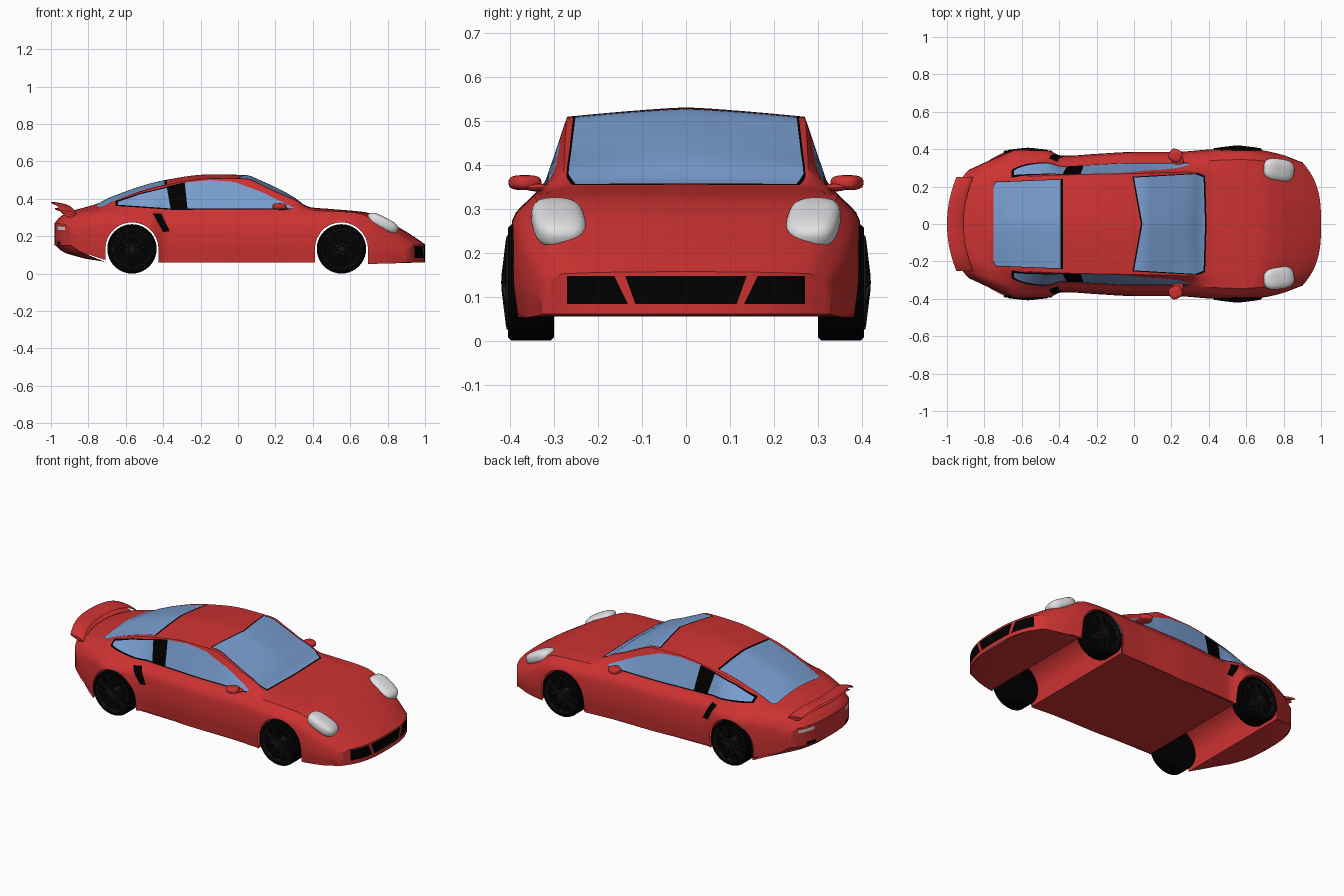
import bpy, bmesh, math
from mathutils import Matrix, Vector

if "Cube" in bpy.data.objects:
    bpy.data.objects.remove(bpy.data.objects["Cube"])


def material(name, r, g, b):
    m = bpy.data.materials.new(name)
    m.diffuse_color = (r, g, b, 1)
    m.use_nodes = True
    m.node_tree.nodes["Principled BSDF"].inputs["Base Color"].default_value = m.diffuse_color
    return m


RED = material("red_paint", 0.62, 0.032, 0.032)
GLASS = material("blue_glass", 0.19, 0.34, 0.63)
BLACK = material("black", 0.0, 0.0, 0.0)
WHITE = material("lamp_white", 0.75, 0.75, 0.77)
GREY = material("dark_rim", 0.010, 0.010, 0.011)


def curve(keys, x):
    """Monotone cubic through (x, value) keys."""
    n = len(keys)
    if x <= keys[0][0]:
        return keys[0][1]
    if x >= keys[-1][0]:
        return keys[-1][1]
    slope = [(keys[i + 1][1] - keys[i][1]) / (keys[i + 1][0] - keys[i][0]) for i in range(n - 1)]

    def tangent(i):
        if i in (0, n - 1):
            return slope[min(i, n - 2)]
        a, b = slope[i - 1], slope[i]
        return 2 * a * b / (a + b) if a * b > 0 else 0.0
    i = max(k for k in range(n - 1) if keys[k][0] <= x)
    h = keys[i + 1][0] - keys[i][0]
    t = (x - keys[i][0]) / h
    return ((2*t**3 - 3*t*t + 1) * keys[i][1] + (t**3 - 2*t*t + t) * h * tangent(i)
            + (3*t*t - 2*t**3) * keys[i + 1][1] + (t**3 - t*t) * h * tangent(i + 1))


def make(name, bm, mats, mirror=True):
    me = bpy.data.meshes.new(name)
    bm.to_mesh(me)
    bm.free()
    for m in mats:
        me.materials.append(m)
    ob = bpy.data.objects.new(name, me)
    bpy.context.collection.objects.link(ob)
    if mirror:
        mod = ob.modifiers.new("mirror", 'MIRROR')
        mod.use_axis = (False, True, False)
        mod.merge_threshold = 0.0005


def loft(bm, rings, closed=False):
    rows = [[bm.verts.new(p) for p in r] for r in rings]
    for a, b in zip(rows, rows[1:]):
        n = len(a)
        for j in range(n if closed else n - 1):
            k = (j + 1) % n
            bm.faces.new((a[j], a[k], b[k], b[j]))
    return rows


def cut(bm, poly, axes, test, mat):
    """Cut a convex outline through the shell; colour the inside, or delete it if mat is None."""
    u, v = axes
    mid = [sum(p[i] for p in poly) / len(poly) for i in (0, 1)]
    lo = [min(p[i] for p in poly) for i in (0, 1)]
    hi = [max(p[i] for p in poly) for i in (0, 1)]
    planes = []
    for p, q in zip(poly, poly[1:] + poly[:1]):
        co, no = Vector((0, 0, 0)), Vector((0, 0, 0))
        co[u], co[v] = p
        no[u], no[v] = q[1] - p[1], p[0] - q[0]
        no.normalize()
        if no[u] * (mid[0] - p[0]) + no[v] * (mid[1] - p[1]) > 0:
            no.negate()
        planes.append((co, no))

    def near(f):
        return test(f) and all(min(w.co[a] for w in f.verts) <= hi[i] and
                               max(w.co[a] for w in f.verts) >= lo[i] for i, a in enumerate(axes))
    for co, no in planes:
        bm.normal_update()
        fs = [f for f in bm.faces if near(f)]
        geom = fs + list({e for f in fs for e in f.edges}) + list({w for f in fs for w in f.verts})
        bmesh.ops.bisect_plane(bm, geom=geom, dist=1e-5, plane_co=co, plane_no=no)
    bm.normal_update()
    inside = [f for f in bm.faces if near(f) and
              all((f.calc_center_median() - co).dot(no) < 0 for co, no in planes)]
    if mat is None:
        bmesh.ops.delete(bm, geom=inside, context='FACES')
    else:
        for f in inside:
            f.material_index = mat


# Body shell: feature curves along the length
WIDTH = [(-.98, .29), (-.88, .345), (-.75, .385), (-.6, .405), (-.47, .398), (-.38, .364), (-.2, .375),
         (0, .385), (.2, .385), (.43, .40), (.57, .405), (.75, .395), (.9, .37), (1, .33)]
BOTTOM = [(-.98, .15), (-.93, .11), (-.7, .06), (.4, .06), (.7, .052), (.9, .053), (1, .06)]
SHOULDER = [(-.98, .262), (-.9, .305), (-.7, .33), (-.4, .337), (.3, .34), (.45, .335), (.65, .325),
            (.78, .288), (.86, .245), (.93, .205), (1, .152)]
CENTRE = [(-.98, .27), (-.95, .305), (-.9, .33), (-.75, .375), (-.69, .405), (-.39, .50), (-.15, .53),
          (.04, .527), (.13, .494), (.22, .452), (.3, .408), (.365, .362), (.39, .354), (.5, .345),
          (.68, .328), (.78, .292), (.86, .247), (.93, .205), (1, .157)]
DROP = [(-.98, .003), (-.85, .01), (-.65, .03), (-.39, .028), (0, .02), (.2, .024), (.37, .004), (1, .002)]
EDGE = [(-.98, .2), (-.75, .24), (-.39, .262), (0, .27), (.35, .278), (.6, .26), (1, .2)]
BOW = [(-.98, 4), (-.8, 2), (-.6, 0), (.5, 0), (.8, 1.5), (1, 2.78)]


def section(x):
    w, zb, zs = curve(WIDTH, x), curve(BOTTOM, x), curve(SHOULDER, x)
    zc, yr, bow = curve(CENTRE, x), curve(EDGE, x), curve(BOW, x)
    zr, h = zc - curve(DROP, x), zs - zb
    ys = [(0, .97 * w), (1, w), (2, .975 * w), (3, .85 * w)]
    zz = [(0, zb), (1, zb + .4 * h), (2, zb + .78 * h), (3, zs)]
    pts = [(curve(ys, i / 4), curve(zz, i / 4)) for i in range(13)]
    pts += [(.85 * w + (yr - .85 * w) * t, zs + (zr - zs) * t) for t in (.33, .67, 1)]
    pts += [(yr * t, zr + (zc - zr) * (1 - t ** 1.3)) for t in (.85, .7, .5, .3, .15, 0)]
    s = -1 if x > 0 else 1
    return [(x + s * bow * y ** 3, y, z) for y, z in pts]


rings = [section(-.98 + 1.98 * i / 100) for i in range(101)]
flat = [[(x, y, r[0][2]) for x, y, z in r] for r in (rings[0], rings[-1])]
bm = bmesh.new()
loft(bm, [flat[0]] + rings + [flat[1]])
bmesh.ops.remove_doubles(bm, verts=bm.verts, dist=1e-5)

side = lambda f: f.normal.y > .4 and f.calc_center_median().y > .2
top = lambda f: f.normal.z > .3
nose = lambda f: f.calc_center_median().x > .88
tail = lambda f: f.calc_center_median().x < -.85
R, ZW, RA, AXLES = .132, .132, .142, (-.567, .553)


def arch(cx):
    return [(cx - RA * math.cos(a * math.pi / 14), ZW + RA * math.sin(a * math.pi / 14)) for a in range(15)]


# Wheel arches
for cx in AXLES:
    cut(bm, arch(cx) + [(cx + RA, -.02), (cx - RA, -.02)], (0, 2),
        lambda f: f.calc_center_median().y > .2, None)
# Side windows, black edging, pillar and vent
cut(bm, [(-.655, .362), (-.655, .388), (-.52, .431), (-.375, .466), (-.355, .341)], (0, 2), side, 2)
cut(bm, [(-.36, .341), (-.36, .348), (.30, .35), (.28, .342)], (0, 2), side, 2)
cut(bm, [(-.30, .347), (-.30, .485), (-.15, .5), (-.02, .49), (.125, .437), (.30, .352), (.29, .347)], (0, 2), side, 1)
cut(bm, [(-.642, .368), (-.642, .384), (-.52, .425), (-.375, .46), (-.36, .348)], (0, 2), side, 1)
cut(bm, [(-.382, .466), (-.36, .346), (-.27, .346), (-.285, .487)], (0, 2), side, 2)
cut(bm, [(-.455, .32), (-.41, .32), (-.365, .226), (-.4, .222)], (0, 2), side, 2)
# Windscreen and rear window with black edging
cut(bm, [(.037, 0), (-.008, .253), (.34, .272), (.38, .258), (.388, 0)], (0, 1), top, 2)
cut(bm, [(.045, 0), (0, .248), (.33, .267), (.372, .25), (.38, 0)], (0, 1), top, 1)
cut(bm, [(-.38, 0), (-.38, .24), (-.74, .226), (-.752, .2), (-.752, 0)], (0, 1), top, 2)
cut(bm, [(-.392, 0), (-.392, .237), (-.738, .223), (-.75, .2), (-.75, 0)], (0, 1), top, 1)
# Nose grilles, rear lamps and exhausts
cut(bm, [(0, .083), (.115, .083), (.138, .147), (0, .147)], (1, 2), nose, 2)
cut(bm, [(.132, .083), (.27, .083), (.27, .147), (.163, .147)], (1, 2), nose, 2)
cut(bm, [(.15, .235), (.24, .232), (.24, .248), (.15, .254)], (1, 2), tail, 3)
cut(bm, [(.14, .155), (.2, .155), (.2, .172), (.14, .172)], (1, 2), tail, 2)
make("body_shell", bm, [RED, GLASS, BLACK, WHITE])

# Floor pan with wheel tunnels
line = [(-.975, .152), (-.95, .126), (-.92, .108), (-.82, .08)]
for cx in AXLES:
    line += [(cx - RA, .063)] + arch(cx) + [(cx + RA, .063)]
line += [(.8, .055), (.9, .056), (.96, .06), (.995, .062)]
rings = []
for x, z in line:
    w = .96 * curve(WIDTH, x)
    bow = curve(BOW, x) * min(1, max(0, (abs(x) - .72) / .15)) * (-1 if x > 0 else 1)
    rings.append([(x + bow * (w * t / 8) ** 3, w * t / 8, z) for t in range(9)])
bm = bmesh.new()
loft(bm, rings)
make("floor_pan", bm, [RED])


# Headlights and door mirrors: rounded, slightly squared blobs
def blob(bm, loc, radii, pitch=0, yaw=0, p=2.0):
    vs = bmesh.ops.create_uvsphere(bm, u_segments=28, v_segments=16, radius=1)["verts"]
    m = Matrix.Translation(loc) @ Matrix.Rotation(yaw, 4, 'Z') @ Matrix.Rotation(pitch, 4, 'Y') @ Matrix.Diagonal((*radii, 1))
    for v in vs:
        v.co = m @ (v.co / sum(abs(c) ** p for c in v.co) ** (1 / p))


bm = bmesh.new()
blob(bm, (.772, .289, .268), (.09, .06, .035), math.radians(27), math.radians(-8), 3)
make("headlight", bm, [WHITE])
bm = bmesh.new()
blob(bm, (.222, .366, .359), (.036, .034, .017), 0, math.radians(-25), 3)
blob(bm, (.235, .338, .348), (.03, .03, .009))
make("door_mirror", bm, [RED])


# Rear spoiler: two curved blades
def blade(name, x0, z0, span, chord, droop):
    bm, rings = bmesh.new(), []
    for i in range(25):
        y = span * (1 - i / 12)
        x, z = x0 + .8 * y * y, z0 - droop * abs(y / span) ** 4
        ring = []
        for k in range(14):
            a = 2 * math.pi * k / 14
            dx = chord / 2 * math.cos(a)
            ring.append((x + dx, y, z + .008 * math.sin(a) - dx * .2))
        rings.append(ring)
    rows = loft(bm, rings, True)
    bm.faces.new(rows[0])
    bm.faces.new(rows[-1])
    bmesh.ops.recalc_face_normals(bm, faces=bm.faces)
    make(name, bm, [RED], False)


blade("spoiler_upper", -.955, .37, .25, .09, .045)
blade("spoiler_lower", -.945, .34, .235, .07, .03)


# Wheels: turned tyre and rim, ten paired spokes
def turn(bm, cx, profile, closed, mat):
    rings = [[(cx + r * math.cos(a), y, ZW + r * math.sin(a)) for r, y in profile]
             for a in (2 * math.pi * i / 40 for i in range(41))]
    old = set(bm.faces)
    loft(bm, rings, closed)
    for f in set(bm.faces) - old:
        f.material_index = mat


for label, cx, inset in zip(("rear", "front"), AXLES, (.012, 0)):
    bm = bmesh.new()
    turn(bm, cx, [(.098, .312), (.124, .312), (R, .32), (R, .397), (.124, .405), (.104, .403)], True, 0)
    turn(bm, cx, [(0, .345), (.1, .345), (.1, .398), (.107, .406)], False, 0)
    turn(bm, cx, [(0, .42), (.016, .419), (.022, .408), (.022, .345)], False, 1)
    turn(bm, cx, [(.098, .395), (.1, .407), (.106, .408), (.108, .4)], True, 1)
    bmesh.ops.remove_doubles(bm, verts=bm.verts, dist=1e-5)
    for i in range(10):
        for off in (-.1, .1):
            m = (Matrix.Translation((cx, .409, ZW)) @ Matrix.Rotation(math.tau * i / 10 + off, 4, 'Y')
                 @ Matrix.Translation((.06, 0, 0)) @ Matrix.Rotation(-.12, 4, 'Z') @ Matrix.Diagonal((.085, .01, .006, 1)))
            for v in bmesh.ops.create_cube(bm, size=1, matrix=m)["verts"]:
                for f in v.link_faces:
                    f.material_index = 1
    bmesh.ops.recalc_face_normals(bm, faces=bm.faces)
    bmesh.ops.translate(bm, verts=bm.verts, vec=(0, -inset, 0))
    make(label + "_wheel", bm, [BLACK, GREY])

# Smooth shading with sharp creases kept
for ob in bpy.context.scene.objects:
    ob.select_set(True)
    bpy.context.view_layer.objects.active = ob
bpy.ops.object.shade_smooth_by_angle(angle=math.radians(30))
